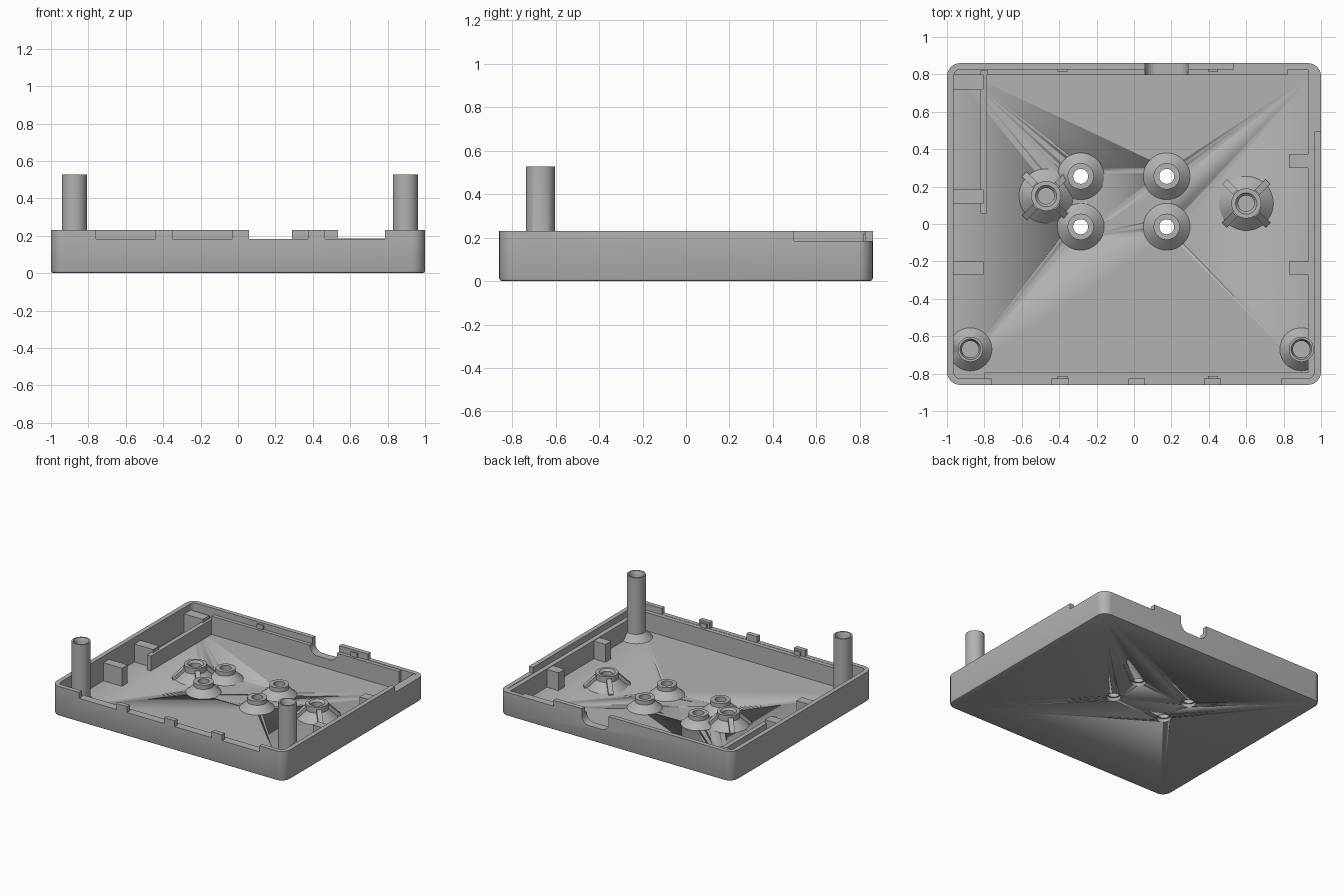
import bpy, bmesh, math
from mathutils import Matrix

cube = bpy.data.objects.get("Cube")
if cube:
    bpy.data.objects.remove(cube)

grey = bpy.data.materials.new("plain_grey")
grey.use_nodes = True
COLOUR = (0.45, 0.45, 0.45, 1)
grey.diffuse_color = COLOUR
grey.node_tree.nodes["Principled BSDF"].inputs["Base Color"].default_value = COLOUR

FLOOR, RIM, LEDGE = 0.04, 0.23, 0.182
HX, HY, WALL = 1.0, 0.86, 0.035


def finish(name, bm, smooth=True):
    bmesh.ops.recalc_face_normals(bm, faces=bm.faces)
    mesh = bpy.data.meshes.new(name)
    bm.to_mesh(mesh)
    bm.free()
    mesh.materials.append(grey)
    ob = bpy.data.objects.new(name, mesh)
    bpy.context.collection.objects.link(ob)
    if smooth:
        bpy.ops.object.select_all(action='DESELECT')
        ob.select_set(True)
        bpy.context.view_layer.objects.active = ob
        bpy.ops.object.shade_smooth_by_angle(angle=math.radians(30))
    return ob


def box(name, x, y, z, bevel=0):
    bm = bmesh.new()
    bmesh.ops.create_cube(bm, size=1)
    for v in bm.verts:
        for i, (lo, hi) in enumerate((x, y, z)):
            v.co[i] = hi if v.co[i] > 0 else lo
    if bevel:  # round only the edges running along y
        edges = [e for e in bm.edges if abs(e.verts[0].co.y - e.verts[1].co.y) > 1e-4]
        bmesh.ops.bevel(bm, geom=edges, offset=bevel, segments=6, profile=0.5, affect='EDGES')
    return finish(name, bm, False)


def lathe(name, centre, profile, closed=False, x_limit=None, sides=48):
    """Spin an (r, z) profile; points with r = 0 become poles."""
    bm = bmesh.new()
    rings = []
    for r, z in profile:
        n = sides if r else 1
        rings.append([bm.verts.new((centre[0] + r * math.cos(math.tau * i / n),
                                    centre[1] + r * math.sin(math.tau * i / n), z))
                      for i in range(n)])
    pairs = list(zip(rings, rings[1:]))
    if closed:
        pairs.append((rings[-1], rings[0]))
    for a, b in pairs:
        for i in range(sides):
            j = (i + 1) % sides
            if len(b) == 1:
                bm.faces.new((a[i], a[j], b[0]))
            else:
                bm.faces.new((a[i], a[j], b[j], b[i]))
    if x_limit:
        for v in bm.verts:
            if v.co.z < RIM:
                v.co.x = max(-x_limit, min(x_limit, v.co.x))
    return finish(name, bm)


def rounded_loop(bm, inset, radius, z, steps=8):
    verts = []
    for q, (sx, sy) in enumerate(((1, 1), (-1, 1), (-1, -1), (1, -1))):
        cx, cy = sx * (HX - inset - radius), sy * (HY - inset - radius)
        for k in range(steps + 1):
            a = (q + k / steps) * math.pi / 2
            verts.append(bm.verts.new((cx + radius * math.cos(a), cy + radius * math.sin(a), z)))
    return verts


# Tray shell: rounded outside, thin wall, flat floor
bm = bmesh.new()
loops = [rounded_loop(bm, *p) for p in ((0.014, 0.056, 0), (0.004, 0.066, 0.004), (0, 0.07, 0.014),
                                        (0, 0.07, RIM), (WALL, 0.035, RIM), (WALL, 0.035, FLOOR))]
for a, b in zip(loops, loops[1:]):
    for i in range(len(a)):
        j = (i + 1) % len(a)
        bm.faces.new((a[i], a[j], b[j], b[i]))
bm.faces.new(loops[0])
bm.faces.new(loops[-1])
shell = finish("tray_shell", bm)

# Ledges lining the inside of the walls
back_ledge = box("back_ledge", (-0.785, 0.82), (0.797, 0.83), (0.03, LEDGE))
box("front_ledge", (-0.8, 0.97), (-0.83, -0.793), (0.03, LEDGE))
box("left_ledge", (0.93, 0.97), (-0.82, 0.825), (0.03, LEDGE))


def cut(target, cutter):
    mod = target.modifiers.new("cut", 'BOOLEAN')
    mod.operation, mod.solver, mod.object = 'DIFFERENCE', 'EXACT', cutter
    bpy.context.view_layer.objects.active = target
    bpy.ops.object.modifier_apply(modifier=mod.name)


def remove(ob):
    bpy.data.objects.remove(ob)


# Openings in the front rim, leaving tabs between them
for x in ((-0.76, -0.44), (-0.35, -0.03), (0.06, 0.375), (0.465, 0.785)):
    c = box("cutter", x, (-0.95, -0.81), (LEDGE + 0.002, 0.4))
    cut(shell, c)
    remove(c)

# Lowered rim around the back left corner
for x, y in (((0.535, 1.1), (0.81, 0.95)), ((0.95, 1.1), (0.495, 0.95))):
    c = box("cutter", x, y, (LEDGE + 0.003, 0.4))
    cut(shell, c)
    remove(c)

# Rounded cable slot in the back wall
c = box("cutter", (0.06, 0.29), (0.77, 0.95), (0.115, 0.4), 0.06)
cut(shell, c)
cut(back_ledge, c)
remove(c)

# Screw standoffs with holes through the floor
for x in (-0.285, 0.175):
    for y in (-0.015, 0.255):
        c = lathe("cutter", (x, y), ((0, -0.1), (0.052, -0.1), (0.052, 0.1), (0, 0.1))[1:3] + ((0, 0.1),))
        bm = bmesh.new()
        bm.from_mesh(c.data)
        bmesh.ops.holes_fill(bm, edges=bm.edges)
        bmesh.ops.recalc_face_normals(bm, faces=bm.faces)
        bm.to_mesh(c.data)
        bm.free()
        cut(shell, c)
        remove(c)
        lathe("screw_standoff", (x, y), ((0.053, 0.025), (0.125, 0.035), (0.125, FLOOR), (0.07, 0.09),
                                         (0.07, 0.122), (0.04, 0.122), (0.04, 0.025)), closed=True)

# Larger finned standoffs with blind holes
for cx, cy in ((-0.47, 0.15), (0.6, 0.11)):
    lathe("finned_standoff", (cx, cy), ((0.145, 0.03), (0.145, FLOOR), (0.08, 0.1), (0.08, 0.145),
                                        (0.057, 0.145), (0.043, 0.13), (0.043, 0.06), (0, 0.06)))
    for k in range(4):
        bm = bmesh.new()
        side = [[bm.verts.new((r, w, z)) for r, z in ((0.06, 0.03), (0.165, 0.03), (0.165, 0.05), (0.085, 0.128), (0.06, 0.128))]
                for w in (-0.018, 0.018)]
        for s in side:
            bm.faces.new(s)
        for i in range(5):
            j = (i + 1) % 5
            bm.faces.new((side[0][i], side[0][j], side[1][j], side[1][i]))
        turn = Matrix.Translation((cx, cy, 0)) @ Matrix.Rotation(math.pi * (0.25 + k / 2), 4, 'Z')
        bmesh.ops.transform(bm, matrix=turn, verts=bm.verts)
        finish("standoff_fin", bm, False)

# Tall hollow posts with flared feet
for name, x in (("right_post", -0.875), ("left_post", 0.895)):
    lathe(name, (x, -0.67), ((0.115, 0.03), (0.115, FLOOR), (0.067, 0.09), (0.067, 0.527), (0.055, 0.527),
                             (0.045, 0.505), (0.045, 0.4), (0, 0.4)), x_limit=0.97)

# Support blocks along the side walls
for y in ((0.72, 0.8), (0.11, 0.185), (-0.27, -0.2)):
    box("right_block", (-0.97, -0.805), y, (0.03, 0.18))
for y in ((0.3, 0.375), (-0.27, -0.2)):
    box("left_block", (0.83, 0.97), y, (0.03, 0.178))

# Long rib beside the right wall
box("long_rib", (-0.82, -0.785), (0.055, 0.82), (0.03, 0.155))

# Small snap bumps inside the front and back rims
for x in ((-0.41, -0.355), (0.395, 0.45)):
    box("front_bump", x, (-0.83, -0.812), (LEDGE, 0.215))
    box("back_bump", x, (0.815, 0.83), (LEDGE, 0.215))
